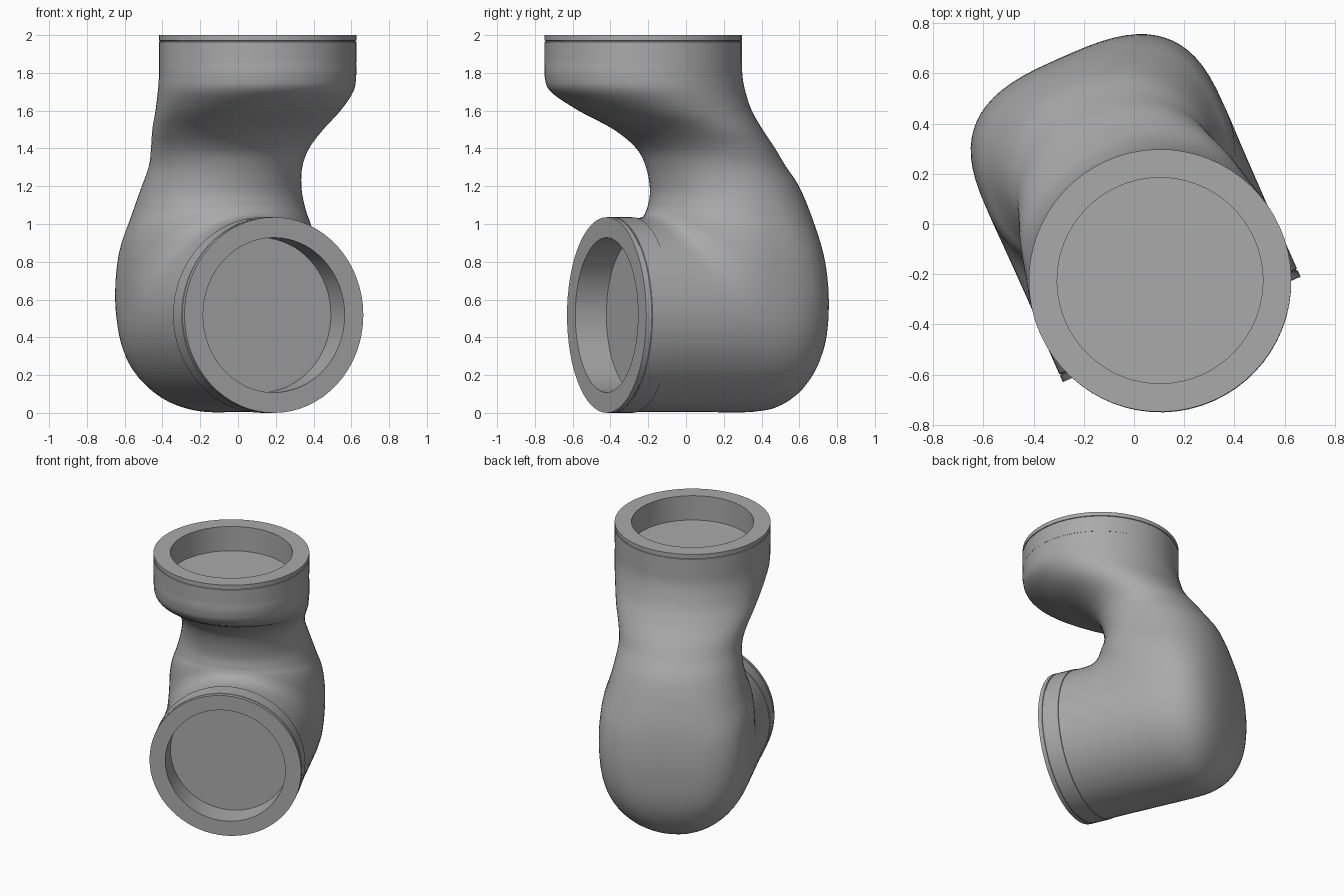
import bpy, bmesh, math
from mathutils import Vector

if "Cube" in bpy.data.objects:
    bpy.data.objects.remove(bpy.data.objects["Cube"])

# One grey for the whole casting
grey = bpy.data.materials.new("matte_grey")
grey.use_nodes = True
COLOUR = (0.4, 0.4, 0.4, 1)
grey.diffuse_color = COLOUR
grey.node_tree.nodes["Principled BSDF"].inputs["Base Color"].default_value = COLOUR

# Local frame: u runs back along the lower socket axis, v sideways, z up
BACK = Vector((-0.405, 0.914, 0)).normalized()
SIDE = Vector((BACK.y, -BACK.x, 0))
UP = Vector((0, 0, 1))
FACE = Vector((0.19, -0.42, 0.518))
SIDES = 64


def place(u, v, z):
    return Vector((FACE.x, FACE.y, 0)) + BACK * u + SIDE * v + UP * z


def skin(name, rings, cap_first=False):
    """Join rings of points into a smooth-shaded surface."""
    bm = bmesh.new()
    loops = [[bm.verts.new(p) for p in ring] for ring in rings]
    for a, b in zip(loops, loops[1:]):
        for i in range(len(a)):
            j = (i + 1) % len(a)
            bm.faces.new((a[i], a[j], b[j], b[i]))
    if cap_first:
        bm.faces.new(loops[0])
    bmesh.ops.recalc_face_normals(bm, faces=bm.faces)
    # An open skin may come out reversed: check the rim of the outermost ring
    centre = sum((f.calc_center_median() for f in bm.faces), Vector()) / len(bm.faces)
    if sum((f.calc_center_median() - centre).dot(f.normal) * f.calc_area() for f in bm.faces) < 0:
        bmesh.ops.reverse_faces(bm, faces=bm.faces)
    mesh = bpy.data.meshes.new(name)
    bm.to_mesh(mesh)
    bm.free()
    obj = bpy.data.objects.new(name, mesh)
    bpy.context.collection.objects.link(obj)
    mesh.materials.append(grey)
    bpy.ops.object.select_all(action='DESELECT')
    obj.select_set(True)
    bpy.context.view_layer.objects.active = obj
    bpy.ops.object.shade_smooth_by_angle(angle=math.radians(35))
    return obj


def socket(name, mouth, inward, across, up, radius):
    """Flanged collar with a thin seam groove and a flat-bottomed recess."""
    bore, depth, groove = 0.41, 0.18, radius - 0.005
    profile = [(bore, depth), (bore, 0), (radius, 0), (radius, 0.028), (groove, 0.03),
               (groove, 0.034), (radius, 0.036), (radius, 0.148), (radius - 0.012, 0.152)]
    turns = [2 * math.pi * i / SIDES for i in range(SIDES)]
    rings = [[mouth + inward * d + (across * math.cos(t) + up * math.sin(t)) * r
              for t in turns] for r, d in profile]
    return skin(name, rings, cap_first=True)


socket("lower_socket", FACE, BACK, SIDE, UP, 0.518)
socket("upper_socket", place(0.213, 0, 2), -UP, SIDE, BACK, 0.523)

# Elbow stations: inner u, z; outer u, z; half width; squareness of outer half
STATIONS = [
    (.13, 1.031, .13, .005, .513, 2), (.18, 1.031, .5, .005, .513, 2),
    (.21, 1.035, .85, .006, .514, 2), (.235, 1.042, 1.0, .05, .515, 2.2),
    (.25, 1.05, 1.1, .16, .516, 2.6), (.262, 1.06, 1.165, .33, .516, 2.9),
    (.272, 1.07, 1.185, .55, .515, 3), (.28, 1.085, 1.175, .78, .5, 2.8),
    (.287, 1.11, 1.14, .98, .465, 2.4), (.295, 1.18, 1.07, 1.19, .43, 2.1),
    (.272, 1.3, .99, 1.31, .415, 2), (.22, 1.4, .92, 1.41, .432, 2),
    (.094, 1.5, .85, 1.5, .466, 2), (-.112, 1.6, .79, 1.6, .497, 2),
    (-.275, 1.7, .755, 1.7, .518, 2), (-.31, 1.78, .738, 1.78, .522, 2),
    (-.31, 1.86, .736, 1.86, .522, 2),
]


def smooth_path(points, steps):
    """Catmull-Rom interpolation through tuples of values."""
    pts = [points[0]] + points + [points[-1]]
    for a, b, c, d in zip(pts, pts[1:], pts[2:], pts[3:]):
        for k in range(steps):
            t = k / steps
            yield [q + t * (r - p) / 2 + t * t * (p - 2.5 * q + 2 * r - s / 2)
                   + t ** 3 * (s - p + 3 * (q - r)) / 2 for p, q, r, s in zip(a, b, c, d)]
    yield points[-1]


def section(iu, iz, ou, oz, half, power):
    ring = []
    for i in range(SIDES):
        t = 2 * math.pi * i / SIDES
        c, s = math.cos(t), math.sin(t)
        e = 2 / power if c > 0 else 1
        along = math.copysign(abs(c) ** e, c)
        wide = math.copysign(abs(s) ** e, s) * half
        ring.append(place((iu + ou) / 2 + along * (ou - iu) / 2, wide,
                          (iz + oz) / 2 + along * (oz - iz) / 2))
    return ring


skin("elbow_body", [section(*s) for s in smooth_path(STATIONS, 5)])
